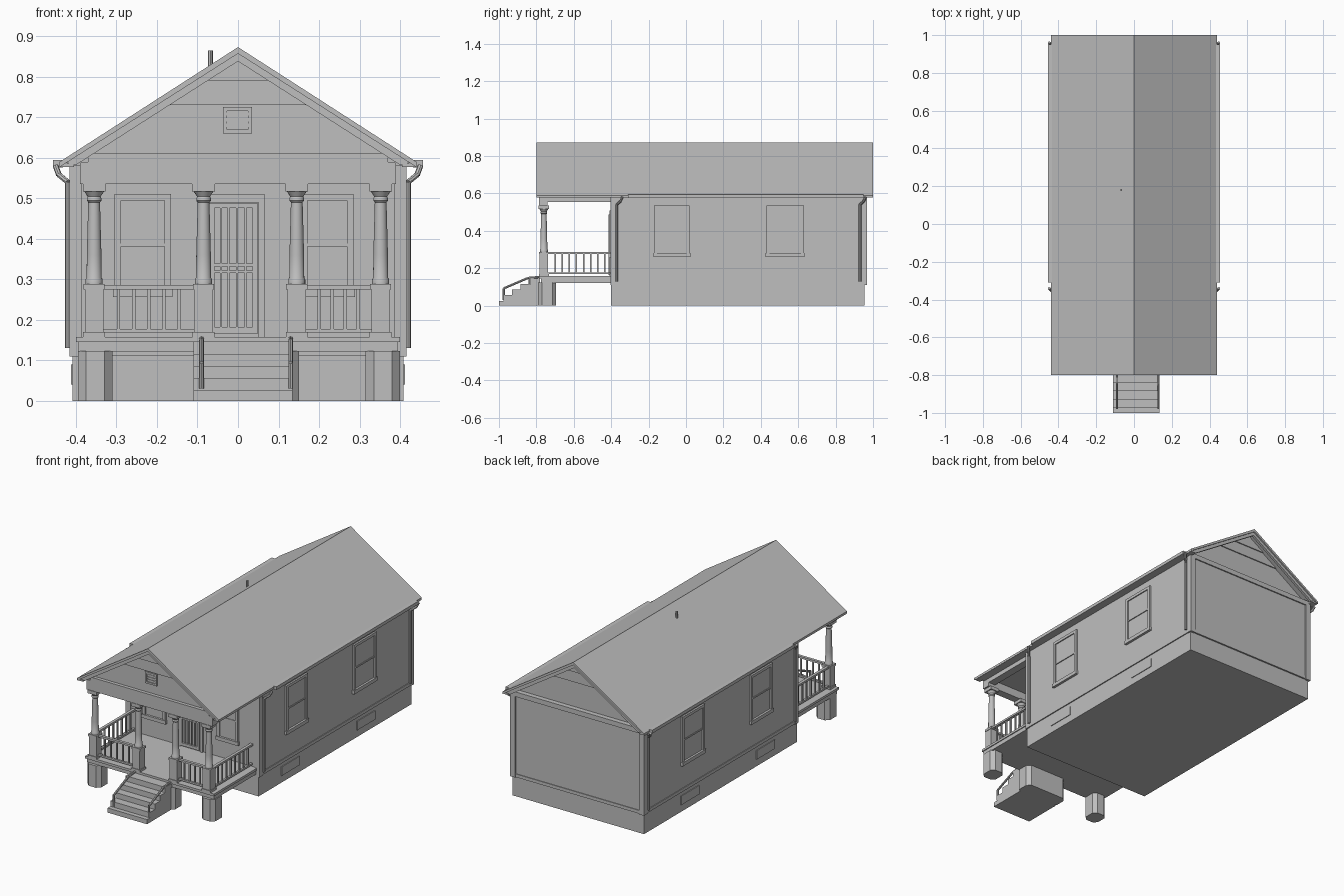
import bpy, bmesh, math
from mathutils import Vector, Matrix

if "Cube" in bpy.data.objects:
    bpy.data.objects.remove(bpy.data.objects["Cube"])

grey = bpy.data.materials.new("warm_grey")
grey.diffuse_color = (0.52, 0.52, 0.52, 1)
grey.use_nodes = True
grey.node_tree.nodes["Principled BSDF"].inputs["Base Color"].default_value = grey.diffuse_color


def finish(name, bm, smooth=False):
    bmesh.ops.recalc_face_normals(bm, faces=bm.faces)
    me = bpy.data.meshes.new(name)
    bm.to_mesh(me)
    bm.free()
    me.materials.append(grey)
    ob = bpy.data.objects.new(name, me)
    bpy.context.collection.objects.link(ob)
    if smooth:
        bpy.ops.object.select_all(action='DESELECT')
        ob.select_set(True)
        bpy.context.view_layer.objects.active = ob
        bpy.ops.object.shade_smooth_by_angle(angle=math.radians(40))
    return ob


def boxes(name, items):
    """Each item is x0, x1, y0, y1, z0, z1."""
    bm = bmesh.new()
    for x0, x1, y0, y1, z0, z1 in items:
        m = Matrix.Translation(((x0 + x1) / 2, (y0 + y1) / 2, (z0 + z1) / 2))
        m = m @ Matrix.Diagonal((abs(x1 - x0), abs(y1 - y0), abs(z1 - z0), 1))
        bmesh.ops.create_cube(bm, size=1, matrix=m)
    return finish(name, bm)


def prism(name, points, vec):
    """Extrude a closed 3D outline along vec."""
    bm = bmesh.new()
    f = bm.faces.new([bm.verts.new(p) for p in points])
    r = bmesh.ops.extrude_face_region(bm, geom=[f])
    bmesh.ops.translate(bm, vec=vec, verts=[v for v in r['geom'] if isinstance(v, bmesh.types.BMVert)])
    return finish(name, bm)


def tubes(name, paths, r):
    bm = bmesh.new()
    for path in paths:
        for a, b in zip(path, path[1:]):
            a, b = Vector(a), Vector(b)
            d = b - a
            m = Matrix.Translation((a + b) / 2) @ d.to_track_quat('Z', 'Y').to_matrix().to_4x4()
            bmesh.ops.create_cone(bm, cap_ends=True, segments=8, radius1=r, radius2=r, depth=d.length, matrix=m)
    return finish(name, bm, True)


def lathe(name, profile, x, y, n=20):
    bm = bmesh.new()
    rings = [[bm.verts.new((x + r * math.cos(2 * math.pi * i / n), y + r * math.sin(2 * math.pi * i / n), z))
              for i in range(n)] for r, z in profile]
    for a, b in zip(rings, rings[1:]):
        for i in range(n):
            bm.faces.new((a[i], a[(i + 1) % n], b[(i + 1) % n], b[i]))
    bm.faces.new(rings[0])
    bm.faces.new(rings[-1])
    return finish(name, bm, True)


def pier(name, x0, x1, y0, y1, z1, c=0.02):
    pts = [(x0 + c, y0), (x1 - c, y0), (x1, y0 + c), (x1, y1 - c),
           (x1 - c, y1), (x0 + c, y1), (x0, y1 - c), (x0, y0 + c)]
    prism(name, [(x, y, 0) for x, y in pts], (0, 0, z1))


def wall_boxes(name, side, items):
    """Items are u0, u1, z0, z1, depth outward from the front, left or right wall."""
    out = []
    for u0, u1, z0, z1, d in items:
        if side == "front":
            out.append((u0, u1, -0.40 - d, -0.395, z0, z1))
        else:
            s = 1 if side == "right" else -1
            out.append((s * 0.405, s * (0.41 + d), u0, u1, z0, z1))
    boxes(name, out)


def window(name, side, u0, u1, z0, z1):
    t, zm = 0.016, (z0 + z1) / 2
    wall_boxes(name, side, [
        (u0, u0 + t, z0, z1, 0.010), (u1 - t, u1, z0, z1, 0.010),
        (u0 + t, u1 - t, z1 - t, z1, 0.010), (u0 - 0.004, u1 + 0.004, z0 - 0.004, z0 + t, 0.014),
        (u0 + t, u1 - t, z0 + t, zm, 0.002), (u0 + t, u1 - t, zm, z1 - t, 0.004),
        (u0 + t, u1 - t, zm - 0.004, zm + 0.004, 0.007)])


# House body on its foundation
boxes("foundation", [(-0.408, 0.408, -0.40, 0.955, 0, 0.122)])
boxes("house_walls", [(-0.41, 0.41, -0.40, 0.96, 0.12, 0.59)])
boxes("base_trim", [(-0.414, 0.414, -0.404, 0.964, 0.112, 0.13)])
boxes("back_top_trim", [(-0.41, 0.41, 0.955, 0.967, 0.565, 0.592)])
boxes("corner_boards", [(s * 0.385, s * 0.416, y - 0.015, y + 0.015, 0.11, 0.59)
                        for s in (-1, 1) for y in (-0.39, 0.952)])

# Foundation vents
boxes("foundation_vents", [(s * 0.40, s * 0.412, y, y + 0.16, 0.04, 0.09)
                           for s in (-1, 1) for y in (-0.20, 0.47)])

# Roof with both slopes, rake boards and eave boards
roof = [(-0.44, 0.59), (0, 0.873), (0.44, 0.59), (0.44, 0.577), (0, 0.857), (-0.44, 0.577)]
prism("roof", [(x, -0.80, z) for x, z in roof], (0, 1.80, 0))
rake = [(-0.425, 0.588), (0, 0.859), (0.425, 0.588), (0.40, 0.582), (0, 0.838), (-0.40, 0.582)]
for nm, y in (("front_rake", -0.792), ("back_rake", 0.978)):
    prism(nm, [(x, y, z) for x, z in rake], (0, 0.014, 0))
boxes("eave_boards", [(s * 0.405, s * 0.438, -0.795, 0.995, 0.577, 0.586) for s in (-1, 1)])

# Gable ends, each with stepped upper siding
for nm, y, out in (("front", -0.76, -1), ("back", 0.93, 1)):
    for i, z in enumerate((0.58, 0.73, 0.79)):
        h = 0.43 * (0.862 - z) / 0.282
        prism(nm + "_gable_%d" % i, [(-h, y, z), (h, y, z), (0, y, 0.862)], (0, out * 0.006 * (i + 1), 0))
boxes("front_gable_ledge", [(-0.37, 0.37, -0.785, -0.75, 0.59, 0.61)])

# Gable vent with louvres
boxes("gable_vent", [(-0.037, 0.035, -0.772, -0.76, 0.66, 0.67), (-0.037, 0.035, -0.772, -0.76, 0.715, 0.725),
                     (-0.037, -0.027, -0.772, -0.76, 0.67, 0.715), (0.025, 0.035, -0.772, -0.76, 0.67, 0.715)]
      + [(-0.027, 0.025, -0.769, -0.76, z, z + 0.008) for z in (0.676, 0.690, 0.704)])

# Gutters, downspouts and roof pipe
boxes("gutters", [(s * 0.432, s * 0.456, -0.31, 0.95, 0.576, 0.594) for s in (-1, 1)])
tubes("downspouts", [[(s * 0.45, y + 0.03, 0.58), (s * 0.442, y + 0.02, 0.558), (s * 0.42, y, 0.54), (s * 0.42, y, 0.13)]
                     for s in (-1, 1) for y in (-0.37, 0.93)], 0.007)
tubes("roof_pipe", [[(-0.068, 0.18, 0.81), (-0.068, 0.18, 0.864)]], 0.006)

# Porch floor, ceiling and beams
boxes("porch_floor", [(-0.395, 0.395, -0.775, -0.40, 0.122, 0.145), (-0.40, 0.40, -0.785, -0.40, 0.145, 0.158)])
boxes("porch_ceiling", [(-0.41, 0.41, -0.775, -0.40, 0.580, 0.588)])
boxes("porch_beams", [(-0.39, 0.39, -0.785, -0.74, 0.535, 0.59)]
      + [(s * 0.345, s * 0.39, -0.74, -0.40, 0.555, 0.585) for s in (-1, 1)])

# Porch piers
pier("left_pier", -0.395, -0.31, -0.79, -0.695, 0.123)
pier("right_pier", 0.315, 0.40, -0.79, -0.695, 0.123)
pier("step_pier", -0.11, 0.15, -0.79, -0.695, 0.123)

# Columns: square pedestal, tapered round shaft and cap
shaft = [(0.021, 0.287), (0.021, 0.30), (0.0185, 0.304), (0.018, 0.36), (0.0145, 0.49),
         (0.018, 0.494), (0.018, 0.50), (0.016, 0.504), (0.025, 0.518)]
cols = (-0.355, -0.085, 0.145, 0.352)
for x in cols:
    lathe("column_shaft", shaft, x, -0.76)
boxes("column_blocks", [(x - w, x + w, -0.76 - w, -0.76 + w, a, b) for x in cols
                        for w, a, b in ((0.027, 0.158, 0.17), (0.023, 0.17, 0.275),
                                        (0.026, 0.275, 0.288), (0.028, 0.517, 0.536))])

# Railings: front pair and sides
rail = []
for x0, x1, n in ((-0.332, -0.108, 5), (0.168, 0.329, 4)):
    rail += [(x0, x1, -0.768, -0.752, 0.275, 0.286), (x0, x1, -0.766, -0.754, 0.168, 0.178)]
    for i in range(n):
        x = x0 + (x1 - x0) * (i + 1) / (n + 1)
        rail.append((x - 0.004, x + 0.004, -0.764, -0.756, 0.178, 0.275))
for x in (-0.365, 0.365):
    rail += [(x - 0.008, x + 0.008, -0.737, -0.40, 0.275, 0.286), (x - 0.006, x + 0.006, -0.737, -0.40, 0.168, 0.178)]
    for i in range(8):
        y = -0.70 + 0.038 * i
        rail.append((x - 0.004, x + 0.004, y - 0.004, y + 0.004, 0.178, 0.275))
boxes("railings", rail)

# Front steps with handrails
step, y, z = [(-1.0, 0), (-1.0, 0.026)], -0.975, 0.026
for i in range(4):
    step.append((y, z))
    z += 0.030
    step.append((y, z))
    y += 0.045
step += [(-0.78, z), (-0.78, 0)]
prism("front_steps", [(-0.11, a, b) for a, b in step], (0.245, 0, 0))
for x in (-0.09, 0.13):
    tubes("step_handrail", [[(x, -0.975, 0.03), (x, -0.975, 0.092), (x, -0.845, 0.148), (x, -0.785, 0.153)],
                            [(x, -0.835, 0.11), (x, -0.835, 0.148)]], 0.006)

# Windows
window("front_window_left", "front", -0.305, -0.165, 0.26, 0.51)
window("front_window_right", "front", 0.155, 0.285, 0.26, 0.51)
for side in ("left", "right"):
    for a, b in ((-0.17, 0.02), (0.43, 0.63)):
        window(side + "_side_window", side, a, b, 0.265, 0.535)

# Door frame and barred screen door
wall_boxes("door", "front", [
    (-0.09, -0.07, 0.158, 0.51, 0.010), (0.05, 0.066, 0.158, 0.51, 0.010), (-0.07, 0.05, 0.49, 0.51, 0.010),
    (-0.07, 0.05, 0.158, 0.49, 0.003), (-0.07, -0.058, 0.165, 0.488, 0.014), (0.036, 0.048, 0.165, 0.488, 0.014),
    (-0.058, 0.036, 0.476, 0.488, 0.014), (-0.058, 0.036, 0.165, 0.182, 0.014),
    (-0.058, 0.036, 0.315, 0.322, 0.012), (-0.058, 0.036, 0.332, 0.339, 0.012)]
    + [(x - 0.0025, x + 0.0025, 0.18, 0.48, 0.011) for x in (-0.042, -0.023, -0.002, 0.018)])
